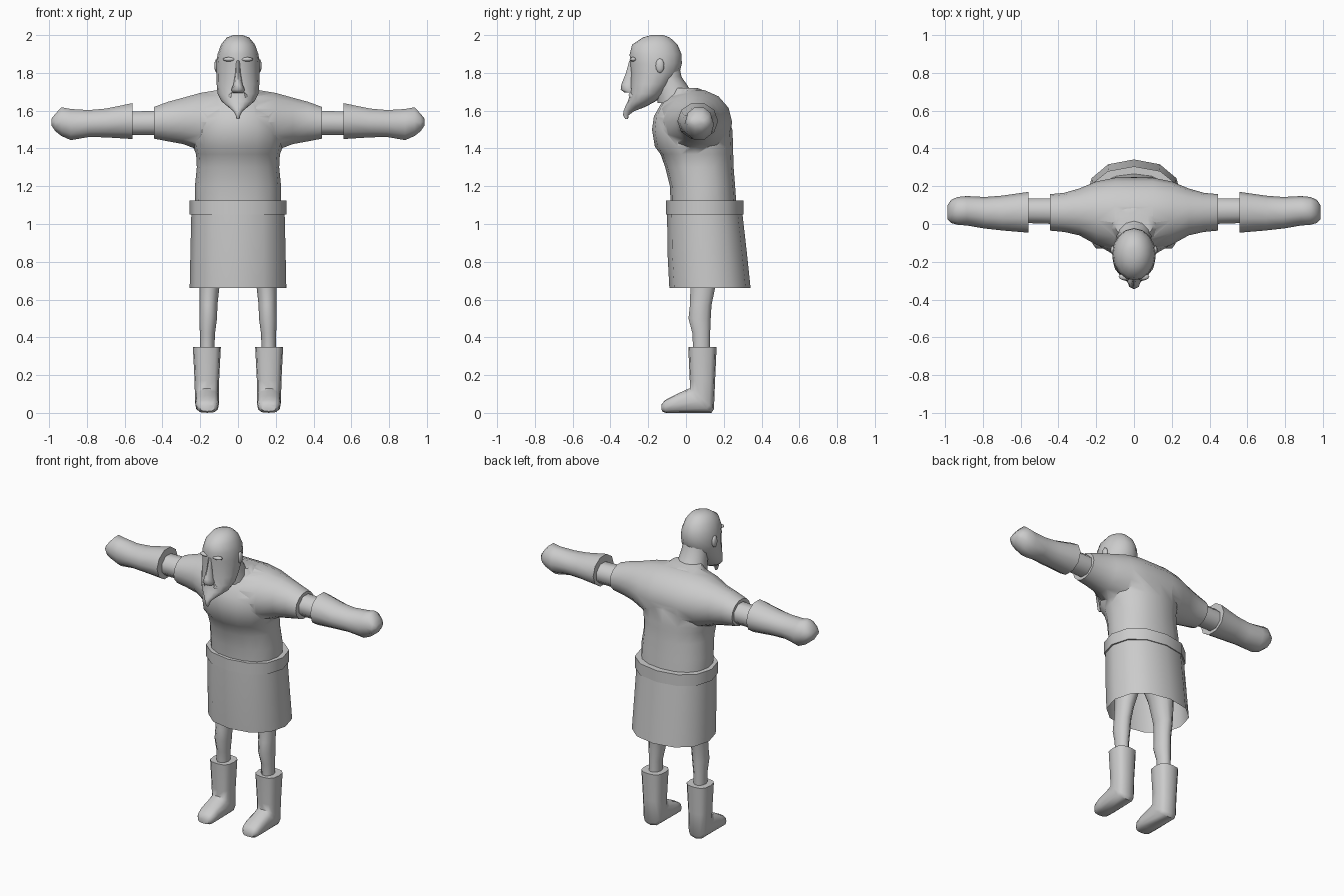
import bpy, bmesh
from math import cos, sin, pi, radians
from mathutils import Vector

old = bpy.data.objects.get("Cube")
if old:
    bpy.data.objects.remove(old, do_unlink=True)

grey = bpy.data.materials.new("plain grey")
grey.use_nodes = True
GREY = (0.6, 0.6, 0.6, 1)
grey.diffuse_color = GREY
grey.node_tree.nodes["Principled BSDF"].inputs["Base Color"].default_value = GREY


# Cross-sections: a centre and two half axes
def level(z, y0, y1, rx, x=0):
    return Vector((x, (y0 + y1) / 2, z)), Vector((rx, 0, 0)), Vector((0, (y1 - y0) / 2, 0))


def upright(x, y0, y1, z0, z1):
    return (Vector((x, (y0 + y1) / 2, (z0 + z1) / 2)),
            Vector((0, (y1 - y0) / 2, 0)), Vector((0, 0, (z1 - z0) / 2)))


def slanted(x, rx, back, front):
    b, f = Vector((x, *back)), Vector((x, *front))
    return (b + f) / 2, Vector((rx, 0, 0)), (b - f) / 2


def loft(name, rings, sides=12, power=1.0, caps=True, mirror=False, angle=50, turn=0.0):
    bm = bmesh.new()
    loops = []
    for c, u, v in rings:
        loop = []
        for i in range(sides):
            a = 2 * pi * (i + turn) / sides
            s, t = cos(a), sin(a)
            s = abs(s) ** power * (1 if s > 0 else -1)
            t = abs(t) ** power * (1 if t > 0 else -1)
            loop.append(bm.verts.new(c + u * s + v * t))
        loops.append(loop)
    for a, b in zip(loops, loops[1:]):
        for i in range(sides):
            j = (i + 1) % sides
            bm.faces.new((a[i], a[j], b[j], b[i]))
    if caps:
        bm.faces.new(loops[0])
        bm.faces.new(loops[-1])
    bmesh.ops.recalc_face_normals(bm, faces=bm.faces)
    mesh = bpy.data.meshes.new(name)
    bm.to_mesh(mesh)
    bm.free()
    ob = bpy.data.objects.new(name, mesh)
    bpy.context.collection.objects.link(ob)
    mesh.materials.append(grey)
    if mirror:
        ob.modifiers.new("mirror", "MIRROR").use_mirror_merge = False
    smooth(ob, angle)
    return ob


def smooth(ob, angle):
    bpy.ops.object.select_all(action="DESELECT")
    bpy.context.view_layer.objects.active = ob
    ob.select_set(True)
    bpy.ops.object.shade_smooth_by_angle(angle=radians(angle))


def union(ob, other):
    mod = ob.modifiers.new("union", "BOOLEAN")
    mod.operation, mod.object, mod.solver = "UNION", other, "EXACT"
    bpy.context.view_layer.objects.active = ob
    bpy.ops.object.modifier_apply(modifier=mod.name)
    bpy.data.objects.remove(other, do_unlink=True)
    smooth(ob, 60)


# Tunic: body and both sleeves joined
tunic = loft("tunic", [
    level(1.06, -.08, .27, .225), level(1.2, -.085, .26, .228),
    level(1.3, -.11, .252, .218), level(1.37, -.135, .25, .222),
    level(1.41, -.165, .25, .238), level(1.5, -.18, .245, .24),
    level(1.57, -.17, .22, .22), level(1.64, -.13, .185, .18),
    level(1.69, -.09, .14, .13), level(1.72, -.07, .06, .1)], sides=16, power=.9)
half = [(.445, -.035, .158, 1.45, 1.622), (.37, -.042, .165, 1.435, 1.65),
        (.29, -.06, .188, 1.42, 1.672), (.2, -.11, .225, 1.385, 1.698),
        (.1, -.145, .245, 1.36, 1.715)]
sections = [upright(*h) for h in half] + [upright(-h[0], *h[1:]) for h in reversed(half)]
union(tunic, loft("sleeves", sections, sides=14))

# Belt and open skirt
loft("belt", [level(1.05, -.105, .305, .257), level(1.125, -.105, .305, .257)], power=.9)
loft("skirt", [level(1.06, -.1, .298, .247), level(.85, -.098, .322, .252),
               level(.66, -.088, .342, .256)], caps=False, power=.9)

# Legs
loft("legs", [level(.33, .035, .13, .038, .163), level(.42, .032, .13, .04, .162),
              level(.5, .01, .134, .047, .158), level(.57, .018, .138, .047, .156),
              level(.66, .02, .157, .052, .151), level(.8, .01, .18, .072, .13),
              level(.93, -.03, .22, .11, .115), level(1.04, -.04, .24, .11, .11)],
     sides=10, mirror=True)

# Boots: shaft, slanted ankle, then foot
loft("boots", [
    level(.348, .012, .162, .074, .165), level(.17, .02, .154, .065, .165),
    slanted(.164, .064, (.148, .02), (.02, .13)),
    slanted(.164, .064, (.135, 0), (-.005, .12)),
    slanted(.163, .062, (-.05, 0), (-.065, .092)),
    slanted(.163, .055, (-.108, 0), (-.11, .068)),
    slanted(.163, .038, (-.128, .008), (-.13, .045))],
     sides=12, power=.7, mirror=True)

# Wrists and mitten hands
loft("wrists", [upright(.43, -.005, .142, 1.465, 1.605),
                upright(.58, .0, .14, 1.465, 1.6)], sides=8, mirror=True, turn=.5)
loft("gloves", [
    upright(.558, -.046, .17, 1.445, 1.645), upright(.7, -.034, .15, 1.455, 1.615),
    upright(.79, -.024, .143, 1.457, 1.607), upright(.885, -.008, .148, 1.44, 1.613),
    upright(.935, -.004, .143, 1.462, 1.622), upright(.968, .005, .128, 1.49, 1.585),
    upright(.987, .025, .1, 1.52, 1.56)], sides=10, mirror=True)

# Head with beard running down to a curled point
loft("neck", [level(1.86, -.17, -.04, .08), level(1.78, -.17, -.024, .082),
              level(1.73, -.165, .01, .086), level(1.64, -.15, .06, .1)])
loft("head", [
    level(2.0, -.185, -.12, .025), level(1.987, -.23, -.085, .06),
    level(1.95, -.285, -.045, .09), level(1.9, -.298, -.024, .108),
    level(1.85, -.297, -.022, .115), level(1.8, -.292, -.034, .114),
    level(1.74, -.295, -.075, .113), level(1.69, -.295, -.115, .108),
    level(1.65, -.308, -.16, .088), level(1.62, -.322, -.215, .052),
    level(1.597, -.331, -.275, .024), level(1.575, -.333, -.305, .012),
    level(1.556, -.322, -.306, .008)], sides=16, angle=60)
loft("nose", [level(1.865, -.3, -.26, .012), level(1.8, -.318, -.26, .014),
              level(1.74, -.342, -.26, .024), level(1.712, -.346, -.26, .036),
              level(1.695, -.325, -.26, .03)], sides=8, angle=60)
loft("moustache", [slanted(0, .008, (-.27, 1.67), (-.31, 1.705)),
                   (Vector((.035, -.288, 1.683)), Vector((0, .016, 0)), Vector((0, 0, .014))),
                   (Vector((.075, -.258, 1.66)), Vector((0, .006, 0)), Vector((0, 0, .006)))][1:]
     + [], sides=8, mirror=True)


# Rounded details on both sides of the head
def knob(name, centre, size):
    c, s = Vector(centre), Vector(size)
    rings = []
    for k in range(7):
        a = pi * (k + .25) / 6.5
        rings.append((c + Vector((0, 0, s.z * cos(a))),
                      Vector((s.x * sin(a), 0, 0)), Vector((0, s.y * sin(a), 0))))
    loft(name, rings, sides=10, mirror=True, angle=70)


knob("ears", (.112, -.138, 1.838), (.013, .024, .038))
knob("brows", (.045, -.279, 1.872), (.036, .02, .012))
